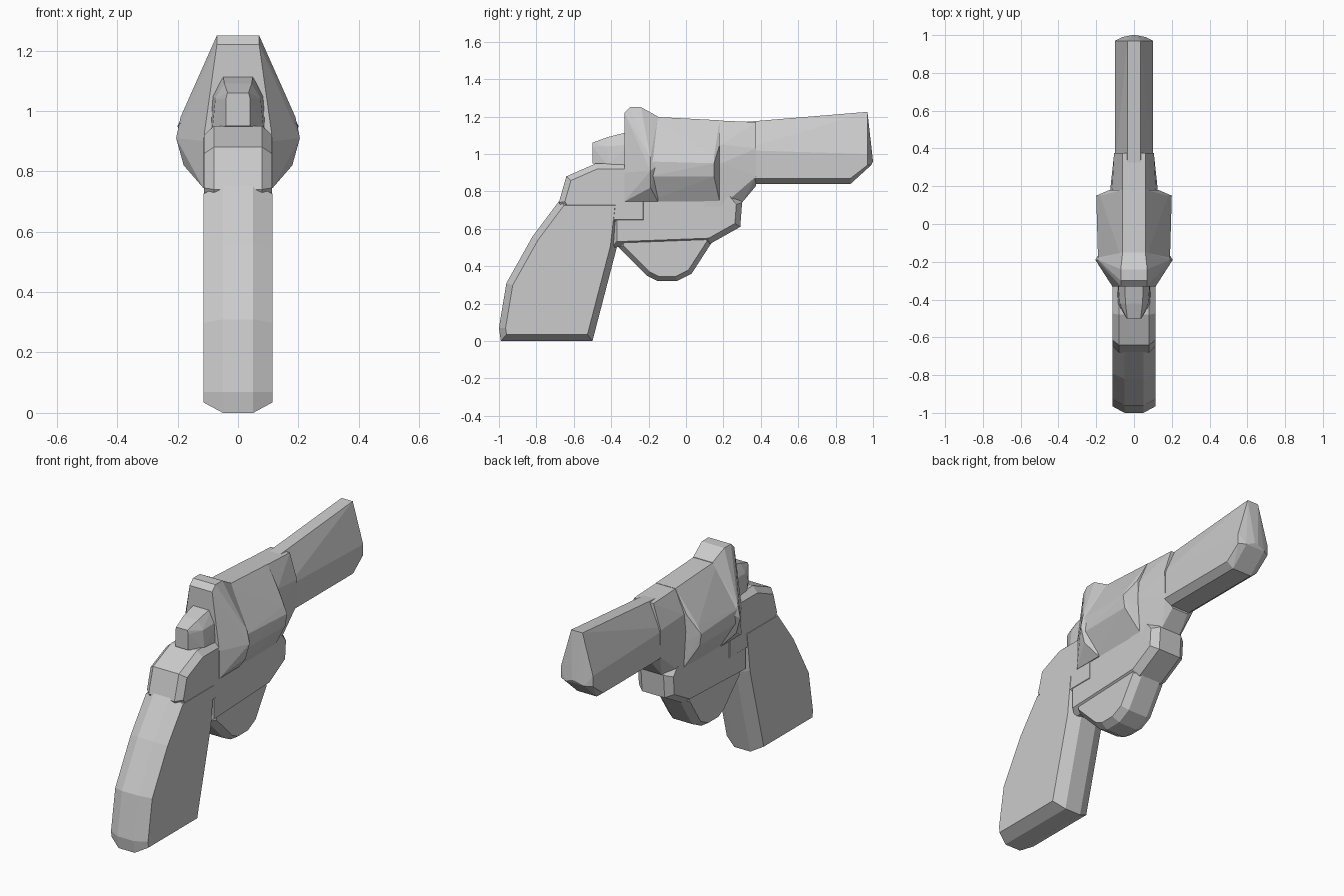
import bpy
import bmesh
import math
from mathutils import Vector

default_cube = bpy.data.objects.get("Cube")
if default_cube:
    bpy.data.objects.remove(default_cube)

# One plain grey for the whole model
grey = bpy.data.materials.new("plain grey")
grey.use_nodes = True
colour = (0.6, 0.6, 0.6, 1)
grey.diffuse_color = colour
grey.node_tree.nodes["Principled BSDF"].inputs["Base Color"].default_value = colour


def hull(name, points):
    """Flat-shaded convex solid around points that are mirrored across x."""
    bm = bmesh.new()
    for x, y, z in points:
        bm.verts.new((x, y, z))
        bm.verts.new((-x, y, z))
    bmesh.ops.remove_doubles(bm, verts=bm.verts[:], dist=0.0005)
    bmesh.ops.convex_hull(bm, input=bm.verts[:])
    loose = [v for v in bm.verts if not v.link_faces]
    bmesh.ops.delete(bm, geom=loose, context="VERTS")
    bmesh.ops.dissolve_limit(bm, angle_limit=math.radians(1),
                             verts=bm.verts[:], edges=bm.edges[:])
    bmesh.ops.recalc_face_normals(bm, faces=bm.faces[:])
    mesh = bpy.data.meshes.new(name)
    bm.to_mesh(mesh)
    bm.free()
    mesh.materials.append(grey)
    obj = bpy.data.objects.new(name, mesh)
    bpy.context.collection.objects.link(obj)
    return obj


def inset(profile, distance):
    """Move the sides of a counter-clockwise convex outline inwards."""
    corners = [Vector(p) for p in profile]
    result = []
    for i, here in enumerate(corners):
        before = (here - corners[i - 1]).normalized()
        after = (corners[(i + 1) % len(corners)] - here).normalized()
        n1 = Vector((-before.y, before.x))
        n2 = Vector((-after.y, after.x))
        result.append(here + (n1 + n2) * distance / (1 + n1.dot(n2)))
    return result


def slab(name, profile, half_width, flat, chamfer):
    """Side outline given as (y, z), thickened in x with chamfered rims."""
    rim = [(flat, y, z) for y, z in profile]
    side = [(half_width, y, z) for y, z in inset(profile, chamfer)]
    return hull(name, rim + side)


def loft(name, *stations):
    """Convex solid through cross-sections: (y, [(x, z), ...])."""
    return hull(name, [(x, y, z) for y, ring in stations for x, z in ring])


# Handle with a rounded back
slab("grip", [(-0.99, 0), (-0.5, 0), (-0.37, 0.5), (-0.34, 0.76), (-0.67, 0.76),
              (-0.82, 0.56), (-0.96, 0.31), (-1, 0.07)], 0.115, 0.05, 0.035)

# Rear of the frame above the handle
slab("rear_frame", [(-0.6, 0.62), (-0.2, 0.62), (-0.2, 0.95), (-0.48, 0.95),
                    (-0.64, 0.88), (-0.68, 0.74)], 0.113, 0.08, 0.03)

# Lower frame and the solid trigger guard below it
slab("lower_frame", [(-0.4, 0.5), (0.13, 0.52), (0.29, 0.61), (0.3, 0.74),
                     (0.25, 0.8), (-0.4, 0.8)], 0.11, 0.07, 0.03)
slab("trigger_guard", [(-0.36, 0.5), (-0.21, 0.35), (-0.15, 0.32), (-0.05, 0.32),
                       (0.03, 0.36), (0.14, 0.53), (0.1, 0.65), (-0.35, 0.65)],
     0.1, 0.06, 0.025)

# Hammer block
loft("hammer",
     (-0.5, [(0.04, 0.95), (0.04, 1.04), (0.035, 1.06)]),
     (-0.42, [(0.085, 0.94), (0.075, 1.04), (0.045, 1.09)]),
     (-0.3, [(0.09, 0.94), (0.085, 1.05), (0.05, 1.12)]))

# Flared shield behind the cylinder
loft("recoil_shield",
     (-0.33, [(0.115, 0.745), (0.115, 0.9), (0.07, 1.22)]),
     (-0.3, [(0.07, 1.25)]),
     (-0.24, [(0.07, 1.25)]),
     (-0.19, [(0.18, 0.82), (0.205, 0.91), (0.19, 0.98)]),
     (-0.15, [(0.115, 0.745), (0.18, 0.94), (0.06, 1.2)]))

# Faceted cylinder
loft("cylinder",
     (-0.2, [(0.11, 0.745), (0.185, 0.88), (0.19, 0.96), (0.06, 1.2)]),
     (0.15, [(0.19, 0.88), (0.2, 0.95), (0.18, 0.99)]),
     (0.18, [(0.11, 0.745), (0.125, 0.9), (0.13, 1.05), (0.06, 1.18)]))

# Front of the frame that holds the barrel
loft("front_frame",
     (0.1, [(0.11, 0.72), (0.125, 1.0), (0.06, 1.18)]),
     (0.19, [(0.11, 0.72), (0.125, 0.95), (0.115, 1.05), (0.06, 1.178)]),
     (0.3, [(0.06, 0.74)]),
     (0.375, [(0.05, 0.83), (0.1, 0.88), (0.105, 1.03), (0.06, 1.17)]))

# Barrel with a narrow top and a sloping muzzle
loft("barrel",
     (0.3, [(0.06, 0.84), (0.1, 0.87), (0.1, 1.02), (0.035, 1.17)]),
     (0.88, [(0.06, 0.84), (0.1, 0.87)]),
     (0.97, [(0.1, 0.94), (0.1, 1.0), (0.035, 1.225)]),
     (0.99, [(0.06, 0.94)]),
     (1.0, [(0.01, 0.96)]))
